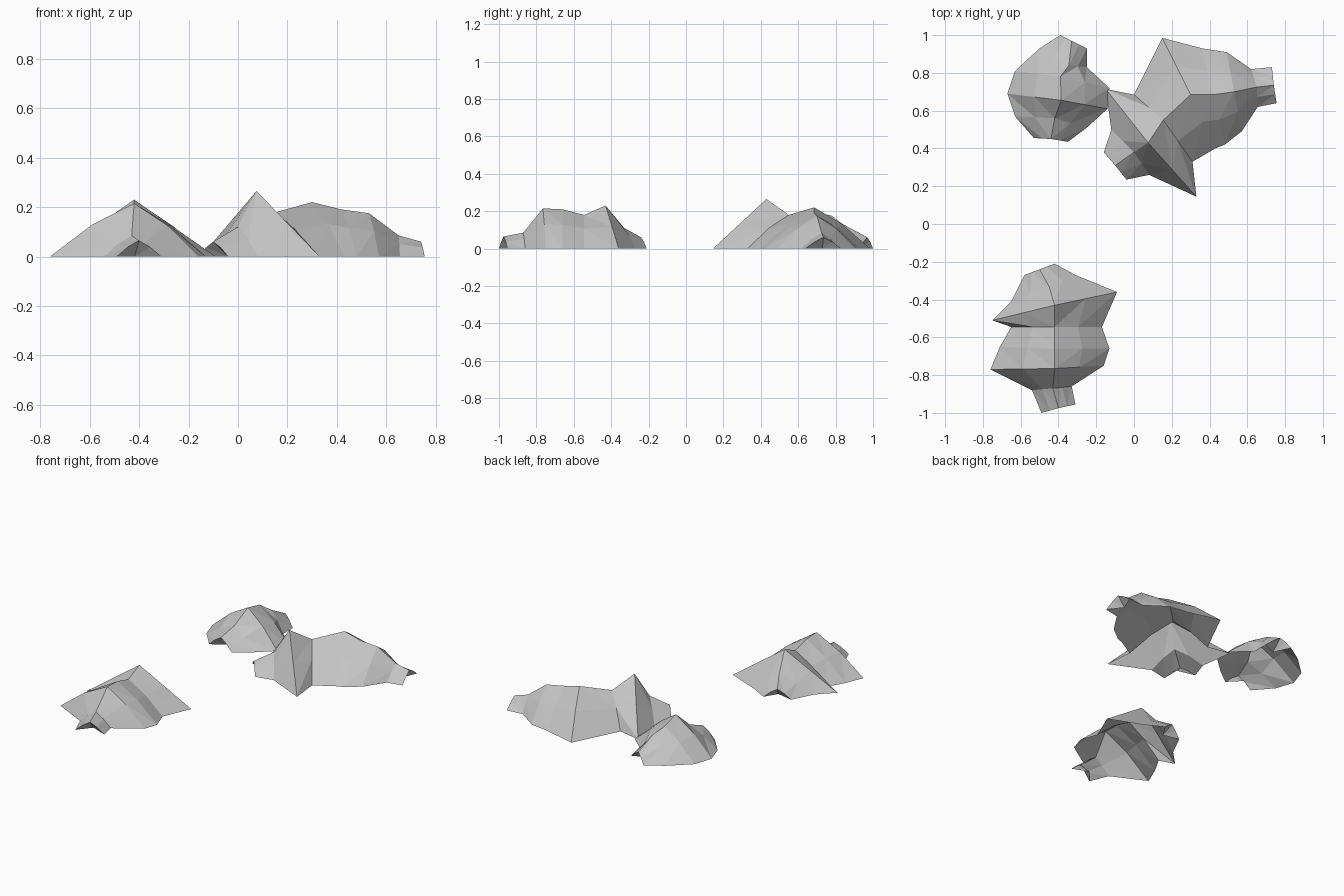
import bpy, bmesh
from mathutils import Vector

if "Cube" in bpy.data.objects:
    bpy.data.objects.remove(bpy.data.objects["Cube"])

stone = bpy.data.materials.new("light_grey_stone")
stone.diffuse_color = (0.55, 0.55, 0.55, 1)
stone.use_nodes = True
stone.node_tree.nodes["Principled BSDF"].inputs["Base Color"].default_value = stone.diffuse_color


def mound(name, sections):
    """Loft a faceted open shell; each section is foot x,y / ridge x,y,z / foot x,y."""
    bm = bmesh.new()
    rows = []
    for ax, ay, rx, ry, rz, bx, by in sections:
        a, r, b = Vector((ax, ay, 0)), Vector((rx, ry, rz)), Vector((bx, by, 0))
        # spurs stay straight-sided, the rest bow outwards slightly
        bulge = Vector((0, 0, 0.1 * rz if rz < 0.225 else 0))
        pts = [a, a.lerp(r, 0.5) + bulge, r, r.lerp(b, 0.5) + bulge, b]
        rows.append([bm.verts.new(p) for p in pts])
    for p, q in zip(rows, rows[1:]):
        for i in range(4):
            # split each quad towards the ridge
            if i < 2:
                tris = (p[i], p[i + 1], q[i + 1]), (p[i], q[i + 1], q[i])
            else:
                tris = (p[i], p[i + 1], q[i]), (p[i + 1], q[i + 1], q[i])
            for t in tris:
                bm.faces.new(t)
    if sum(f.normal.z for f in bm.faces if f.normal_update() is None) < 0:
        bmesh.ops.reverse_faces(bm, faces=bm.faces[:])
    # recessed hollow at both ends
    for end, inner in ((rows[0], rows[1]), (rows[-1], rows[-2])):
        c = end[2].co.lerp(inner[2].co, 0.6)
        c.z = 0
        hub = bm.verts.new(c)
        out = end[2].co - inner[2].co
        for u, v in zip(end, end[1:]):
            f = bm.faces.new((u, v, hub))
            f.normal_update()
            if f.normal.dot(out) < 0:
                f.normal_flip()
    me = bpy.data.meshes.new(name)
    bm.to_mesh(me)
    bm.free()
    me.materials.append(stone)
    bpy.context.collection.objects.link(bpy.data.objects.new(name, me))


# front mound, north to south
mound("front_mound", [
    (-.58, -.27, -.50, -.24, .06, -.42, -.21),
    (-.65, -.41, -.45, -.33, .11, -.31, -.27),
    (-.75, -.51, -.42, -.43, .23, -.09, -.36),
    (-.65, -.545, -.42, -.545, .18, -.17, -.545),
    (-.71, -.65, -.42, -.66, .21, -.13, -.66),
    (-.76, -.77, -.42, -.765, .215, -.16, -.75),
    (-.54, -.88, -.43, -.87, .085, -.33, -.86),
    (-.49, -1.0, -.40, -.975, .065, -.31, -.955)])

# back left mound, north to south
mound("back_left_mound", [
    (-.39, 1.0, -.33, .97, .06, -.25, .93),
    (-.50, .93, -.345, .84, .13, -.25, .83),
    (-.63, .81, -.39, .78, .175, -.13, .72),
    (-.67, .69, -.385, .655, .205, -.14, .61),
    (-.63, .57, -.42, .56, .11, -.25, .51),
    (-.53, .455, -.44, .45, .07, -.35, .435)])

# back right ridge, west to east
mound("back_right_ridge", [
    (-.16, .38, -.10, .31, .06, -.04, .235),
    (-.12, .50, 0, .38, .12, .08, .26),
    (-.15, .715, .075, .43, .265, .33, .145),
    (0, .685, .155, .55, .18, .31, .33),
    (.15, .985, .30, .685, .22, .43, .40),
    (.36, .93, .42, .685, .19, .48, .42),
    (.49, .91, .53, .70, .175, .57, .49),
    (.62, .82, .65, .725, .085, .655, .62),
    (.73, .83, .74, .735, .06, .755, .64)])
